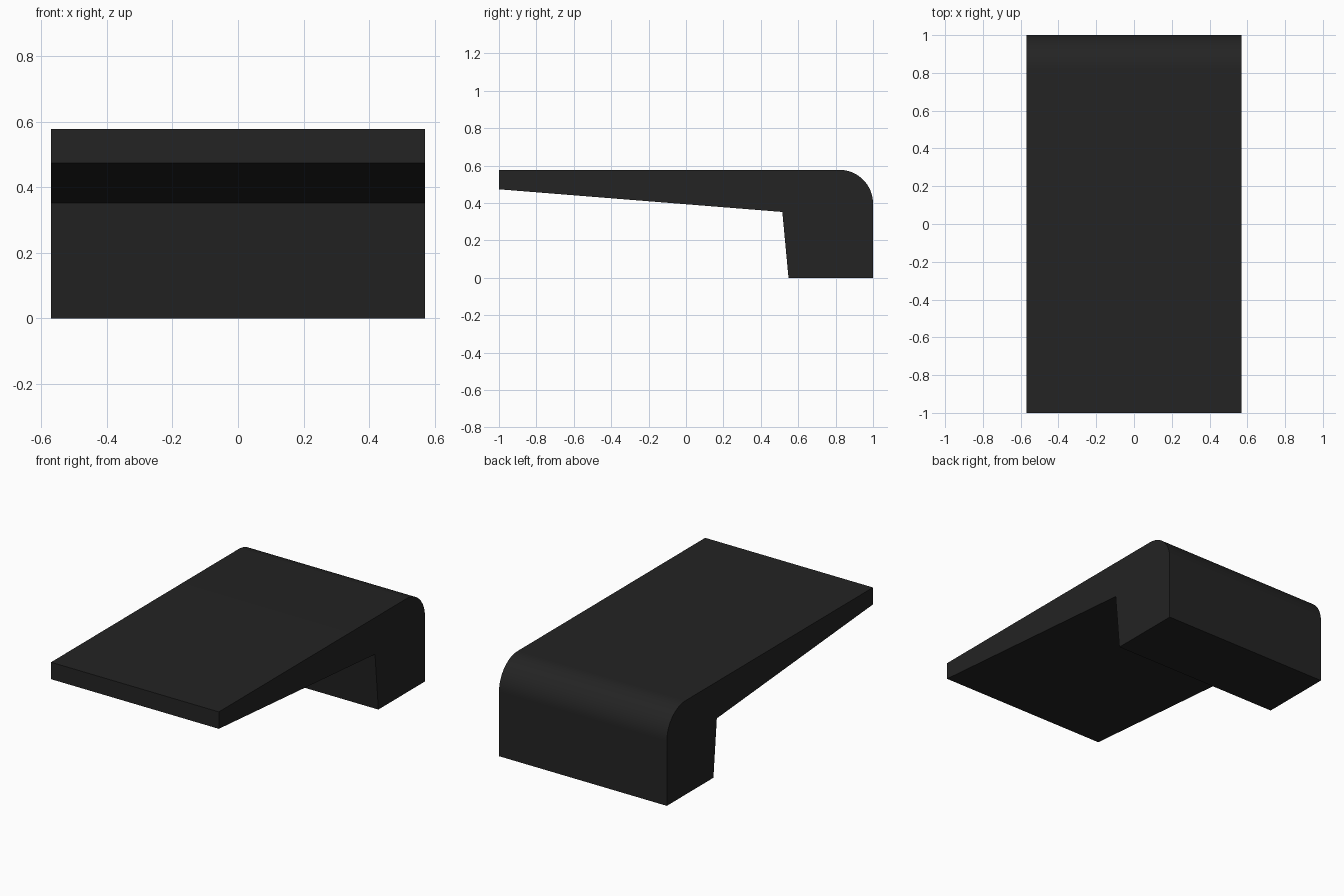
import bpy
import bmesh
from math import sin, cos, pi, radians

cube = bpy.data.objects.get("Cube")
if cube:
    bpy.data.objects.remove(cube, do_unlink=True)

HALF_WIDTH = 0.57
HEIGHT = 0.577
RADIUS = 0.18
STEPS = 16

# Single dark colour
black = bpy.data.materials.new("matte_black")
black.use_nodes = True
colour = (0.017, 0.017, 0.017, 1)
black.diffuse_color = colour
black.node_tree.nodes["Principled BSDF"].inputs["Base Color"].default_value = colour

# Side profile (y, z): tapered shelf, leaning inner leg face, rounded back corner
profile = [(-1, HEIGHT), (-1, 0.473), (0.515, 0.352), (0.548, 0), (1, 0)]
for i in range(STEPS + 1):
    a = pi / 2 * i / STEPS
    profile.append((1 - RADIUS + RADIUS * cos(a), HEIGHT - RADIUS + RADIUS * sin(a)))

# Extrude the profile across the width
bm = bmesh.new()
side = bm.faces.new([bm.verts.new((-HALF_WIDTH, y, z)) for y, z in profile])
result = bmesh.ops.extrude_face_region(bm, geom=[side], use_keep_orig=True)
moved = [v for v in result["geom"] if isinstance(v, bmesh.types.BMVert)]
bmesh.ops.translate(bm, verts=moved, vec=(2 * HALF_WIDTH, 0, 0))
bmesh.ops.recalc_face_normals(bm, faces=bm.faces)
mesh = bpy.data.meshes.new("cantilever_shelf")
bm.to_mesh(mesh)
bm.free()
mesh.materials.append(black)

shelf = bpy.data.objects.new("cantilever_shelf", mesh)
bpy.context.collection.objects.link(shelf)

# Smooth the rounded corner, keep the other edges sharp
bpy.ops.object.select_all(action="DESELECT")
shelf.select_set(True)
bpy.context.view_layer.objects.active = shelf
bpy.ops.object.shade_smooth_by_angle(angle=radians(30))
